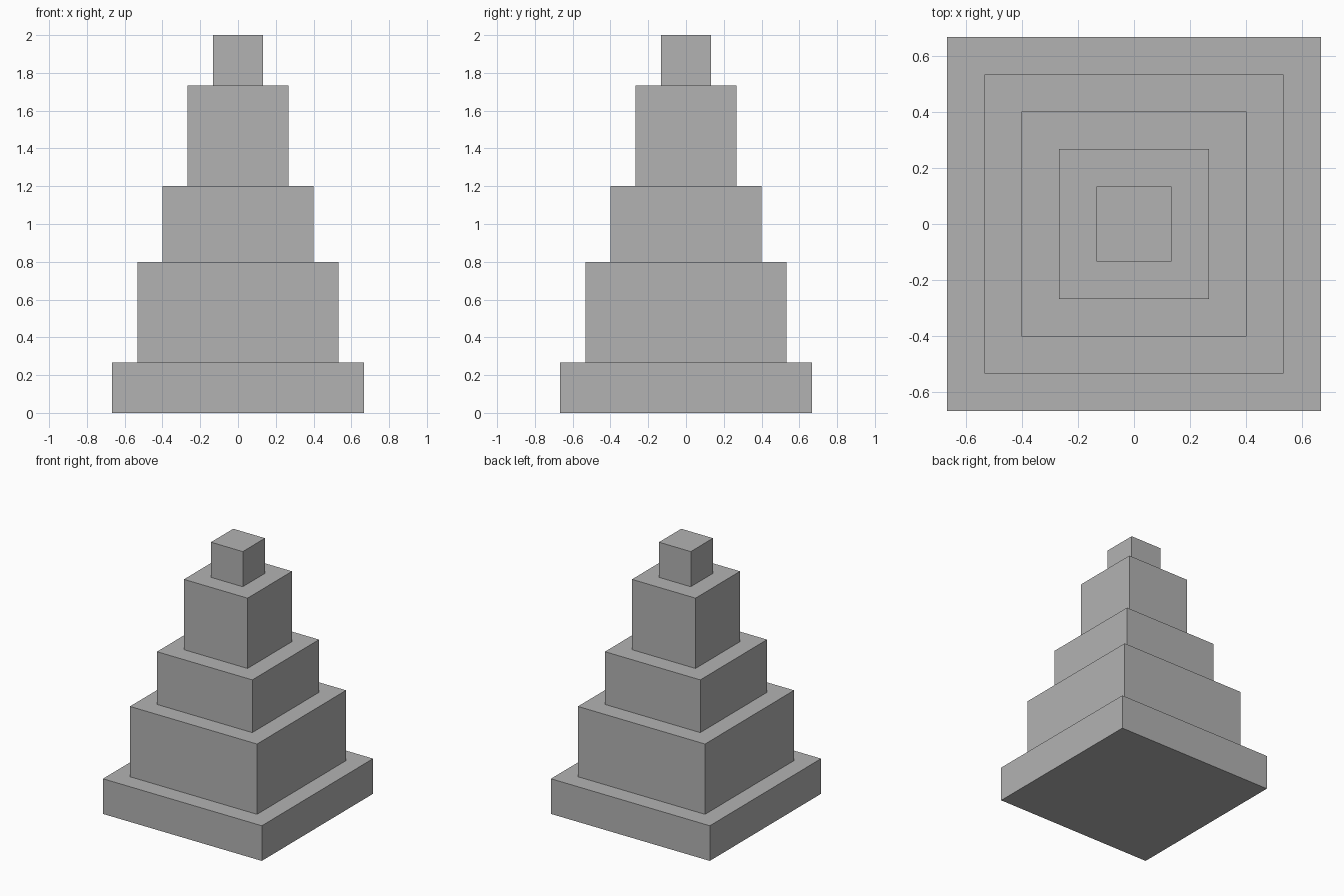
import bpy

# Remove the default cube
cube = bpy.data.objects.get("Cube")
if cube:
    bpy.data.objects.remove(cube, do_unlink=True)

# Single plain grey material
GREY = (0.45, 0.45, 0.45, 1.0)
stone = bpy.data.materials.new("stone_grey")
stone.use_nodes = True
stone.diffuse_color = GREY
stone.node_tree.nodes["Principled BSDF"].inputs["Base Color"].default_value = GREY

# Everything sits on a module of one fifteenth of the height
UNIT = 2 / 15


def add_tier(name, width, height, bottom):
    """Square block resting at the given height, sized in modules."""
    bpy.ops.mesh.primitive_cube_add(
        size=1, location=(0, 0, (bottom + height / 2) * UNIT))
    tier = bpy.context.object
    tier.name = name
    tier.scale = (width * UNIT, width * UNIT, height * UNIT)
    bpy.ops.object.transform_apply(location=False, rotation=False, scale=True)
    tier.data.materials.append(stone)


# Stepped tower: name, width, height from the ground up
tiers = [
    ("base_plinth", 10, 2),
    ("lower_tier", 8, 4),
    ("middle_tier", 6, 3),
    ("upper_tier", 4, 4),
    ("top_block", 2, 2),
]
level = 0
for name, width, height in tiers:
    add_tier(name, width, height, level)
    level += height
